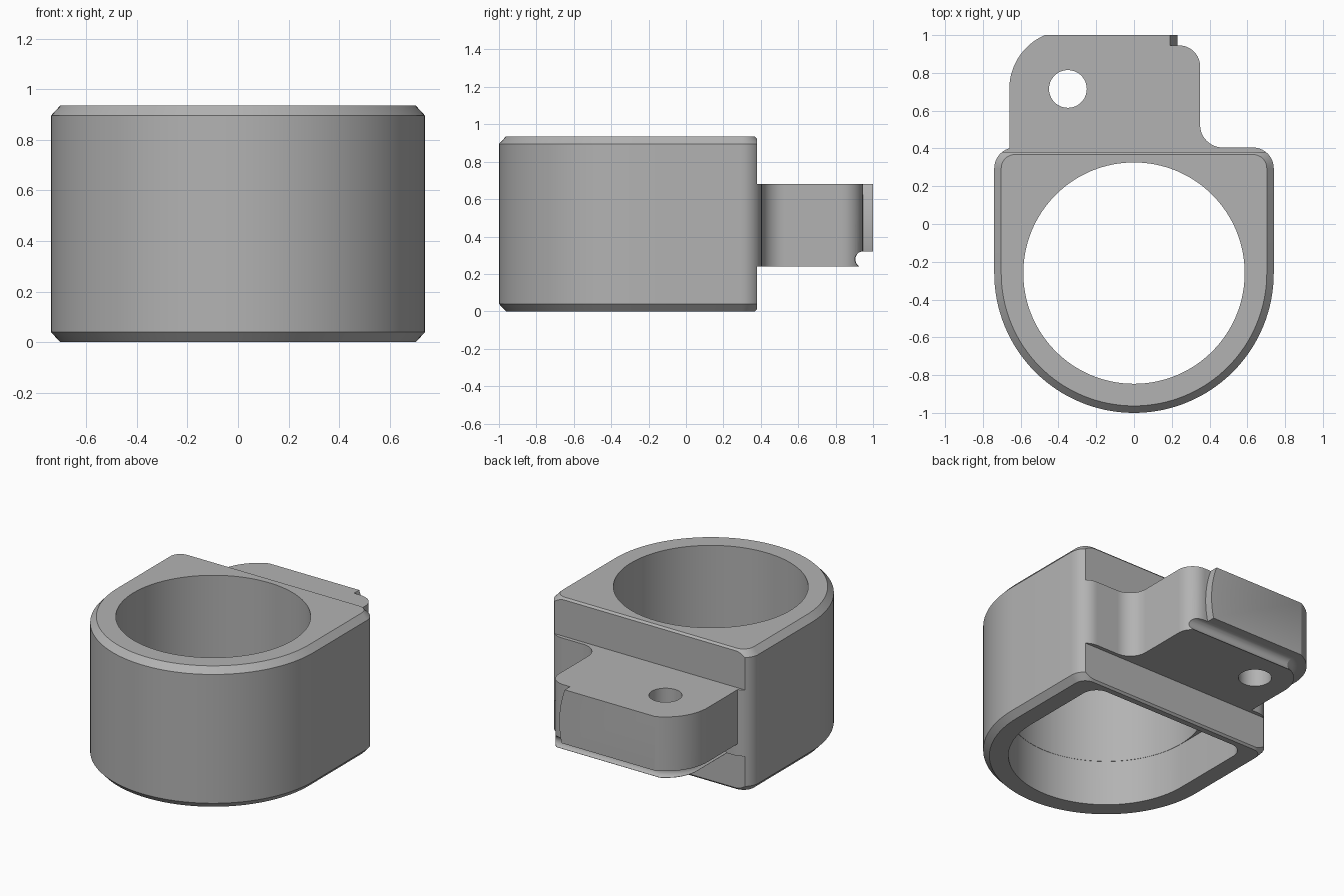
import bpy
import math
from mathutils import Vector

cube = bpy.data.objects.get("Cube")
if cube:
    bpy.data.objects.remove(cube, do_unlink=True)

grey = bpy.data.materials.new("plain grey")
grey.use_nodes = True
grey.diffuse_color = (0.45, 0.45, 0.45, 1)
grey.node_tree.nodes["Principled BSDF"].inputs["Base Color"].default_value = (0.45, 0.45, 0.45, 1)

CY = -0.26          # ring centre along y
LOW, HIGH = 0.24, 0.68   # tab bottom and top
HOLE = (-0.35, 0.715)    # tab hole centre


def arc(cx, cy, r, a0, a1, n):
    steps = [math.radians(a0 + (a1 - a0) * i / n) for i in range(n + 1)]
    return [(cx + r * math.cos(a), cy + r * math.sin(a)) for a in steps]


def u_outline(r, back, corner):
    """Half circle at the front, rounded corners at the back."""
    side = r - corner
    return (arc(0, CY, r, 180, 360, 64)
            + arc(side, back - corner, corner, 0, 90, 10)
            + arc(-side, back - corner, corner, 90, 180, 10))


def loft(name, rings):
    """Skin equal closed rings and cap both ends."""
    n = len(rings[0])
    verts = [p for ring in rings for p in ring]
    faces = [(k * n + i, k * n + (i + 1) % n, (k + 1) * n + (i + 1) % n, (k + 1) * n + i)
             for k in range(len(rings) - 1) for i in range(n)]
    faces += [tuple(reversed(range(n))), tuple(range(len(verts) - n, len(verts)))]
    mesh = bpy.data.meshes.new(name)
    mesh.from_pydata(verts, [], faces)
    mesh.materials.append(grey)
    obj = bpy.data.objects.new(name, mesh)
    bpy.context.collection.objects.link(obj)
    bpy.context.view_layer.objects.active = obj
    bpy.ops.object.select_all(action='DESELECT')
    obj.select_set(True)
    bpy.ops.object.mode_set(mode='EDIT')
    bpy.ops.mesh.select_all(action='SELECT')
    bpy.ops.mesh.normals_make_consistent(inside=False)
    bpy.ops.object.mode_set(mode='OBJECT')
    return obj


def prism(name, outline, z0, z1):
    return loft(name, [[(x, y, z) for x, y in outline] for z in (z0, z1)])


def box(name, x0, x1, y0, y1, z0, z1):
    return prism(name, [(x0, y0), (x1, y0), (x1, y1), (x0, y1)], z0, z1)


def combine(target, other, operation='DIFFERENCE'):
    other.hide_render = True
    mod = target.modifiers.new("combine", 'BOOLEAN')
    mod.operation = operation
    mod.solver = 'EXACT'
    mod.object = other
    bpy.context.view_layer.objects.active = target
    bpy.ops.object.modifier_apply(modifier=mod.name)
    bpy.data.objects.remove(other, do_unlink=True)


# Ring body with chamfered rims
levels = [(0.037, 0), (0, 0.04), (0, 0.895), (0.037, 0.935)]
body = loft("ring_body", [[(x, y, z) for x, y in u_outline(0.74 - d, 0.405 - d, 0.11 - d)]
                          for d, z in levels])

# Back wall is set in above and below the tab band
combine(body, box("upper_cut", -1, 1, 0.38, 0.6, HIGH, 1.2))
combine(body, box("lower_cut", -1, 1, 0.38, 0.6, -0.2, LOW))

# Tab outline: fillet to the wall, rounded corner, step, round end about the hole
start = 180 - math.degrees(math.asin(0.285 / 0.31))
outline = ([(-0.66, 0.36), (0.47, 0.36)]
           + arc(0.47, 0.525, 0.12, 270, 180, 12)
           + arc(0.24, 0.835, 0.11, 0, 90, 12)
           + [(0.235, 0.945), (0.235, 1)]
           + arc(*HOLE, 0.31, start, 180, 20))
tab = prism("mounting_tab", outline, LOW, HIGH)

# Bowed end of the raised back pad
bow = arc(-0.395, 0.46, 0.625, -25, 25, 24) + [(0.5, 0.73), (0.5, 0.19)]
combine(tab, loft("bow_cut", [[(x, y, z) for x, z in bow] for y in (0.945, 1.1)]))

# Rounded groove along the lower outer edge of the tab
section = ([(-0.15, 0.2), (-0.15, 0.32), (0.055, 0.32)]
           + arc(0.055, 0.278, 0.042, 90, -60, 14)[1:] + [(0.076, 0.2)])
section = [(d, z) for d, z in section]
mid = math.radians((90 + start) / 2)
path = [(Vector((0.6, 1)), Vector((0, 1))),
        (Vector((-0.47, 1)), Vector((math.cos(mid), math.sin(mid))) * 1.02)]
for p in arc(*HOLE, 0.31, start + 3, 180, 20):
    path.append((Vector(p), (Vector(p) - Vector(HOLE)).normalized()))
path.append((Vector((-0.66, 0.385)), Vector((-1, 0))))
combine(tab, loft("groove_cut", [[(*(p - n * d), z) for d, z in section] for p, n in path]))

# Pin hole
combine(tab, prism("pin_hole_cut", arc(*HOLE, 0.1, 0, 350, 35), 0, 1))

# Join tab and ring, then open the bore and the lower pocket
combine(body, tab, 'UNION')
combine(body, prism("bore_cut", arc(0, CY, 0.586, 0, 357.1875, 127), -0.2, 1.2))
combine(body, prism("pocket_cut", u_outline(0.588, 0.33, 0.1), -0.2, 0.3))

body.name = "clamp_ring_with_tab"
bpy.ops.object.select_all(action='DESELECT')
body.select_set(True)
bpy.context.view_layer.objects.active = body
bpy.ops.object.shade_smooth_by_angle(angle=math.radians(25))
